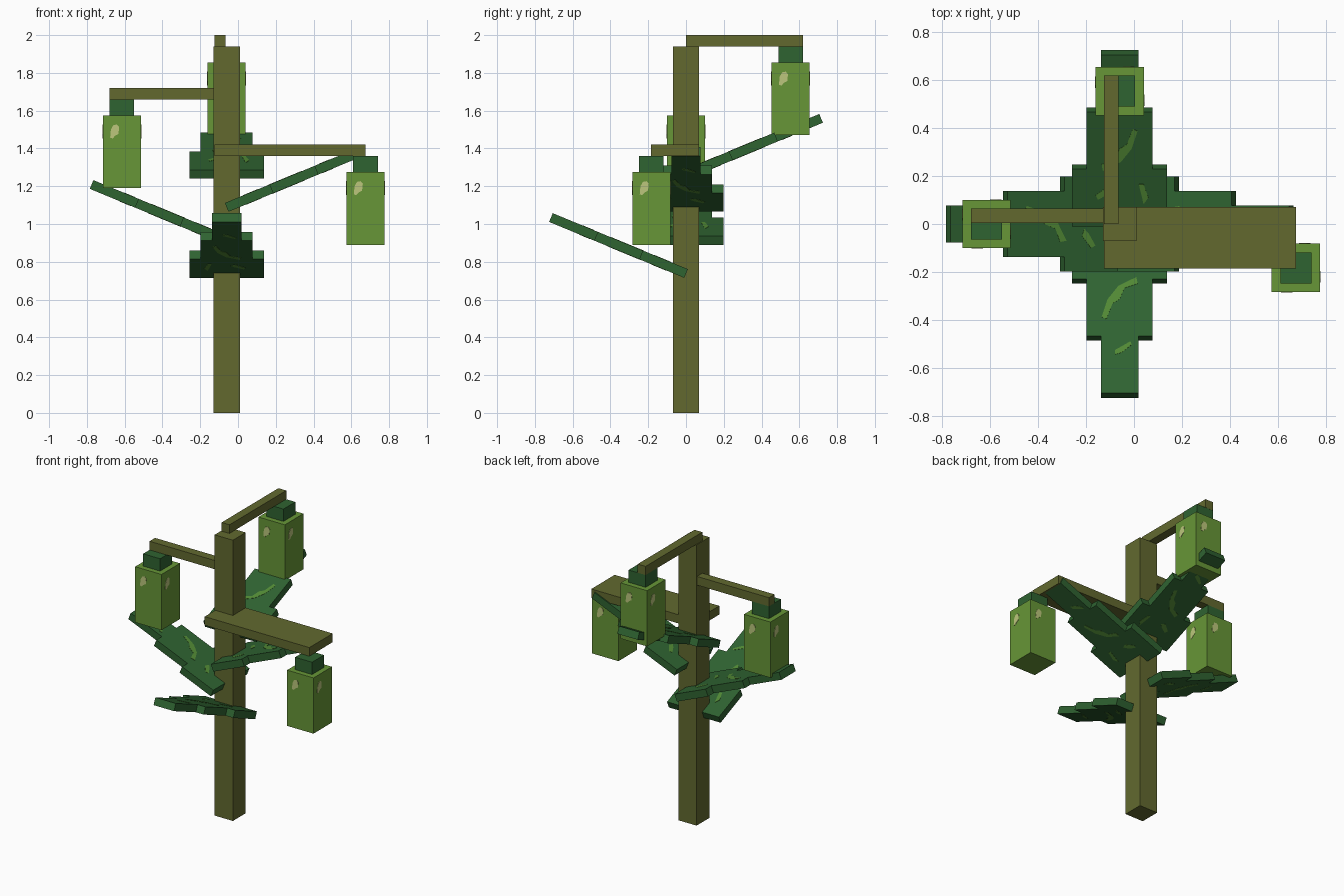
import bpy
import bmesh
from math import radians
from mathutils import Matrix, Vector

cube = bpy.data.objects.get("Cube")
if cube:
    bpy.data.objects.remove(cube, do_unlink=True)


def material(name, hex_code):
    srgb = [b / 255 for b in bytes.fromhex(hex_code)]
    linear = [c / 12.92 if c < 0.04 else ((c + 0.055) / 1.055) ** 2.4 for c in srgb]
    mat = bpy.data.materials.new(name)
    mat.use_nodes = True
    mat.diffuse_color = (*linear, 1)
    bsdf = mat.node_tree.nodes["Principled BSDF"]
    bsdf.inputs["Base Color"].default_value = (*linear, 1)
    bsdf.inputs["Roughness"].default_value = 0.9
    return mat


WOOD = material("olive stem", "62692F")
LEAF = material("dark leaf green", "2F6331")
POD = material("pod green", "679637")
SHINE = material("pale shine", "BCC67C")
FLECK = material("leaf fleck green", "528A35")


def finish(name, bm, mat):
    bmesh.ops.recalc_face_normals(bm, faces=bm.faces)
    mesh = bpy.data.meshes.new(name)
    bm.to_mesh(mesh)
    bm.free()
    mesh.materials.append(mat)
    obj = bpy.data.objects.new(name, mesh)
    bpy.context.collection.objects.link(obj)
    return obj


def box(name, low, high, mat):
    low, high = Vector(low), Vector(high)
    bm = bmesh.new()
    place = Matrix.Translation((low + high) / 2) @ Matrix.Diagonal((*(high - low), 1))
    bmesh.ops.create_cube(bm, size=1, matrix=place)
    return finish(name, bm, mat)


def prism(name, outline, thickness, place, mat):
    """Flat outline given thickness about its own plane."""
    bm = bmesh.new()
    face = bm.faces.new([bm.verts.new((x, y, -thickness / 2)) for x, y in outline])
    new = bmesh.ops.extrude_face_region(bm, geom=[face])["geom"]
    tops = [v for v in new if isinstance(v, bmesh.types.BMVert)]
    bmesh.ops.translate(bm, verts=tops, vec=(0, 0, thickness))
    bm.transform(place)
    return finish(name, bm, mat)


# Stem and arms
box("stem", (-0.13, -0.07, 0), (0.01, 0.07, 1.94), WOOD)
box("back_arm", (-0.125, 0, 1.94), (-0.065, 0.62, 2), WOOD)
box("right_arm", (-0.68, 0.005, 1.66), (-0.06, 0.065, 1.72), WOOD)
box("left_arm", (-0.125, -0.185, 1.36), (0.675, 0.07, 1.42), WOOD)

# Hanging pods, each with a cap and a shine mark on every side
SHINE_SHAPE = [(-0.062, -0.118), (-0.048, -0.122), (-0.036, -0.108), (-0.018, -0.098),
               (-0.014, -0.062), (-0.026, -0.048), (-0.045, -0.052), (-0.058, -0.075)]


def pod(side, x, y, top):
    half, cap = 0.101, 0.065
    box(side + "_pod", (x - half, y - half, top - 0.385), (x + half, y + half, top), POD)
    box(side + "_pod_cap", (x - cap, y - cap, top), (x + cap, y + cap, top + 0.085), LEAF)
    for turn in range(4):
        place = (Matrix.Translation((x, y, top)) @ Matrix.Rotation(radians(90 * turn), 4, "Z")
                 @ Matrix.Translation((0, -half, 0)) @ Matrix.Rotation(radians(90), 4, "X"))
        prism(f"{side}_pod_shine_{turn + 1}", SHINE_SHAPE, 0.004, place, SHINE)


pod("back", -0.06, 0.554, 1.855)
pod("right", -0.615, 0, 1.575)
pod("left", 0.675, -0.183, 1.275)

# Stepped leaves: wide at the stem, narrowing in three equal steps
STEP = 0.258
half_outline = []
for i, width in enumerate((0.198, 0.138, 0.078)):
    half_outline += [(i * STEP, width), ((i + 1) * STEP, width)]
LEAF_SHAPE = half_outline + [(u, -v) for u, v in reversed(half_outline)]

FLECKS = [
    [(0.25, 0.07), (0.28, 0.075), (0.3, 0.02), (0.35, 0), (0.37, -0.03),
     (0.44, -0.055), (0.43, -0.075), (0.35, -0.05), (0.29, -0.005)],
    [(0.54, 0.045), (0.555, 0.05), (0.59, 0.01), (0.6, -0.02), (0.58, -0.02)],
    [(0.12, 0.09), (0.14, 0.1), (0.18, 0.05), (0.17, 0.02), (0.15, 0.04)],
    [(0.1, -0.1), (0.19, -0.08), (0.19, -0.1), (0.13, -0.12)],
]


def leaf(side, yaw, height):
    place = (Matrix.Translation((-0.06, 0, height)) @ Matrix.Rotation(radians(yaw), 4, "Z")
             @ Matrix.Rotation(radians(-22.5), 4, "Y"))
    prism(side + "_leaf", LEAF_SHAPE, 0.05, place, LEAF)
    for face, offset in (("top", 0.025), ("under", -0.025)):
        for i, shape in enumerate(FLECKS):
            prism(f"{side}_leaf_{face}_fleck_{i + 1}", shape, 0.003,
                  place @ Matrix.Translation((0, 0, offset)), FLECK)


leaf("front", -90, 0.738)
leaf("right", 180, 0.913)
leaf("left", 0, 1.088)
leaf("back", 90, 1.263)
